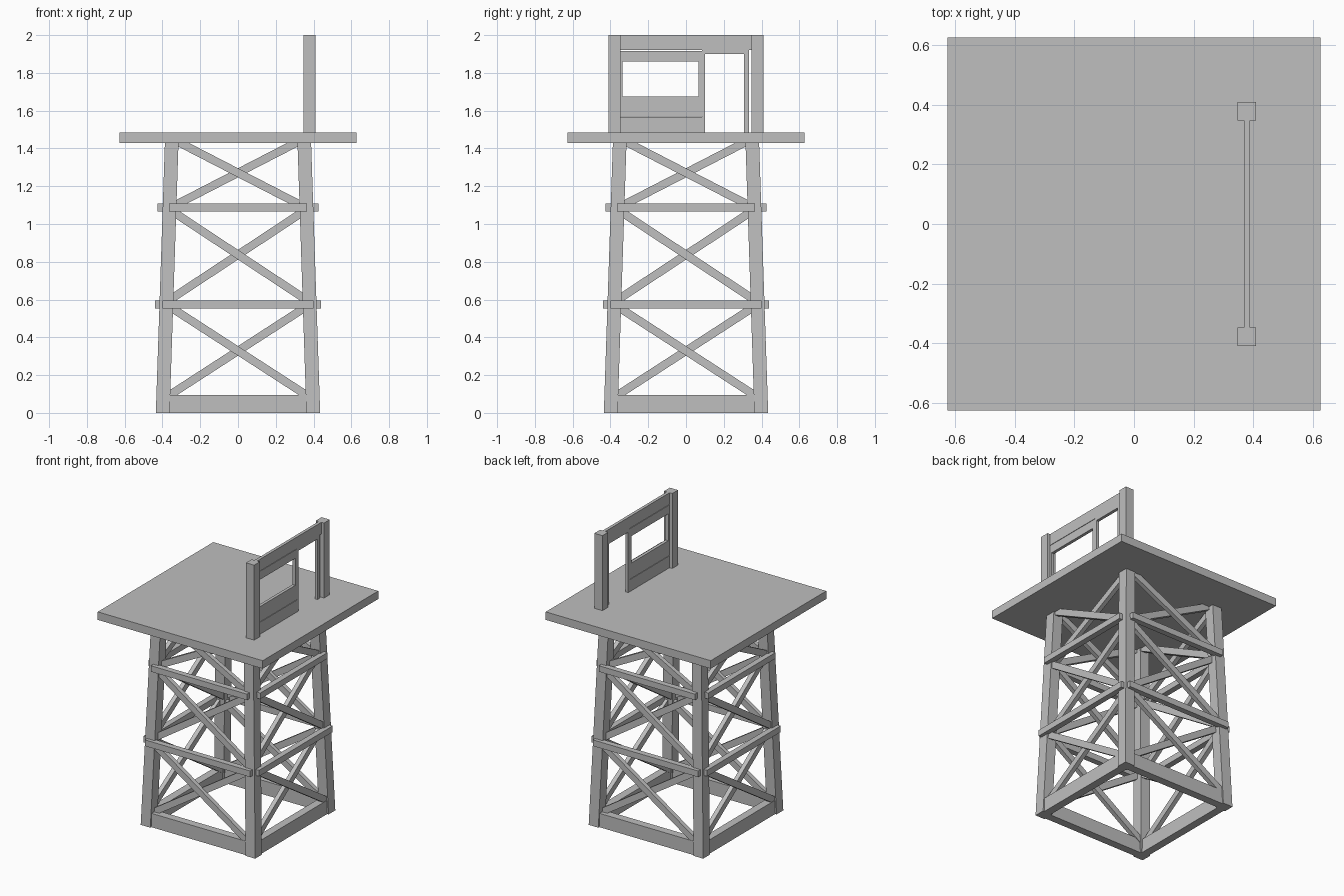
import bpy, bmesh
from math import pi
from mathutils import Matrix, Vector

cube = bpy.data.objects.get("Cube")
if cube:
    bpy.data.objects.remove(cube, do_unlink=True)

GREY = (0.52, 0.52, 0.52, 1)
mat = bpy.data.materials.new("plain_grey")
mat.use_nodes = True
mat.diffuse_color = GREY
mat.node_tree.nodes["Principled BSDF"].inputs["Base Color"].default_value = GREY

DECK_BOTTOM, DECK_TOP, TOP = 1.43, 1.485, 2.0


def finish(name, bm):
    bmesh.ops.recalc_face_normals(bm, faces=bm.faces)
    mesh = bpy.data.meshes.new(name)
    bm.to_mesh(mesh)
    bm.free()
    mesh.materials.append(mat)
    obj = bpy.data.objects.new(name, mesh)
    bpy.context.collection.objects.link(obj)
    return obj


def box(name, x, y, z, turn=0):
    """Box given as (min, max) on each axis, turned about the tower axis."""
    bm = bmesh.new()
    bmesh.ops.create_cube(bm, size=1)
    for v in bm.verts:
        v.co = Vector([lo + (c + 0.5) * (hi - lo) for c, (lo, hi) in zip(v.co, (x, y, z))])
    bm.transform(Matrix.Rotation(turn, 4, "Z"))
    return finish(name, bm)


def leg(name, turn):
    """Leaning, slightly tapered corner post."""
    bm = bmesh.new()
    bmesh.ops.create_cube(bm, size=1)
    for v in bm.verts:
        top = v.co.z > 0
        inner, outer = (0.315, 0.387) if top else (0.362, 0.435)
        v.co = Vector((outer if v.co.x > 0 else inner,
                       -outer if v.co.y < 0 else -inner,
                       DECK_BOTTOM if top else 0))
    bm.transform(Matrix.Rotation(turn, 4, "Z"))
    return finish(name, bm)


def leg_centre(z):
    return 0.398 - 0.033 * z


def brace(name, mid, slope, depth, turn):
    """Diagonal strut running between the centres of two legs."""
    ends = []
    for side in (-1, 1):
        z = mid + slope * side * leg_centre(mid)
        ends.append(Vector((side * leg_centre(z), depth - leg_centre(z), z)))
    along = ends[1] - ends[0]
    ax = along.normalized()
    up = ax.cross(Vector((0, 1, 0))) * -1
    up.normalize()
    out = up.cross(ax)
    bm = bmesh.new()
    bmesh.ops.create_cube(bm, size=1)
    centre = (ends[0] + ends[1]) / 2
    for v in bm.verts:
        v.co = centre + along * v.co.x + out * v.co.y * 0.03 + up * v.co.z * 0.043
    bm.transform(Matrix.Rotation(turn, 4, "Z"))
    return finish(name, bm)


# Tower: the same set of timbers on each of the four sides
for i, side in enumerate(("front", "left", "back", "right")):
    turn = i * pi / 2
    leg(f"{side}_leg", turn)
    box(f"{side}_sill_beam", (-0.38, 0.38), (-0.425, -0.37), (0, 0.095), turn)
    box(f"{side}_lower_rail", (-0.40, 0.40), (-0.44, -0.40), (0.553, 0.595), turn)
    box(f"{side}_upper_rail", (-0.365, 0.365), (-0.425, -0.385), (1.067, 1.108), turn)
    for level, mid, slope in (("lower", 0.323, 0.647), ("middle", 0.832, 0.66),
                              ("upper", 1.268, 0.515)):
        brace(f"{side}_{level}_brace_outer", mid, -slope, -0.013, turn)
        brace(f"{side}_{level}_brace_inner", mid, slope, 0.013, turn)

# Deck
box("deck", (-0.627, 0.627), (-0.627, 0.627), (DECK_BOTTOM, DECK_TOP))

# Wall posts
for name, y in (("front_wall_post", (-0.41, -0.348)), ("back_wall_post", (0.348, 0.41))):
    box(name, (0.348, 0.41), y, (DECK_TOP, TOP))

# Wall boards, with a window opening, a doorway and narrow seams
WALL = (0.369, 0.39)
SEAM = 0.003
box("wall_header", WALL, (-0.35, 0.35), (1.92, TOP))
box("door_lintel", WALL, (0.085, 0.333), (1.90, 1.92))
box("window_head_board", WALL, (-0.35, 0.085), (1.86, 1.92 - SEAM))
box("window_sill_board", WALL, (-0.35, 0.085), (1.57, 1.675))
box("wall_base_board", WALL, (-0.35, 0.085), (DECK_TOP, 1.57 - SEAM))
box("window_front_stile", WALL, (-0.35, -0.335), (1.675, 1.86))
box("window_back_stile", WALL, (0.065, 0.085), (1.675, 1.86))
box("doorway_front_jamb", WALL, (0.085, 0.1), (DECK_TOP, 1.90))
box("doorway_back_jamb", WALL, (0.307, 0.333), (DECK_TOP, 1.90))
